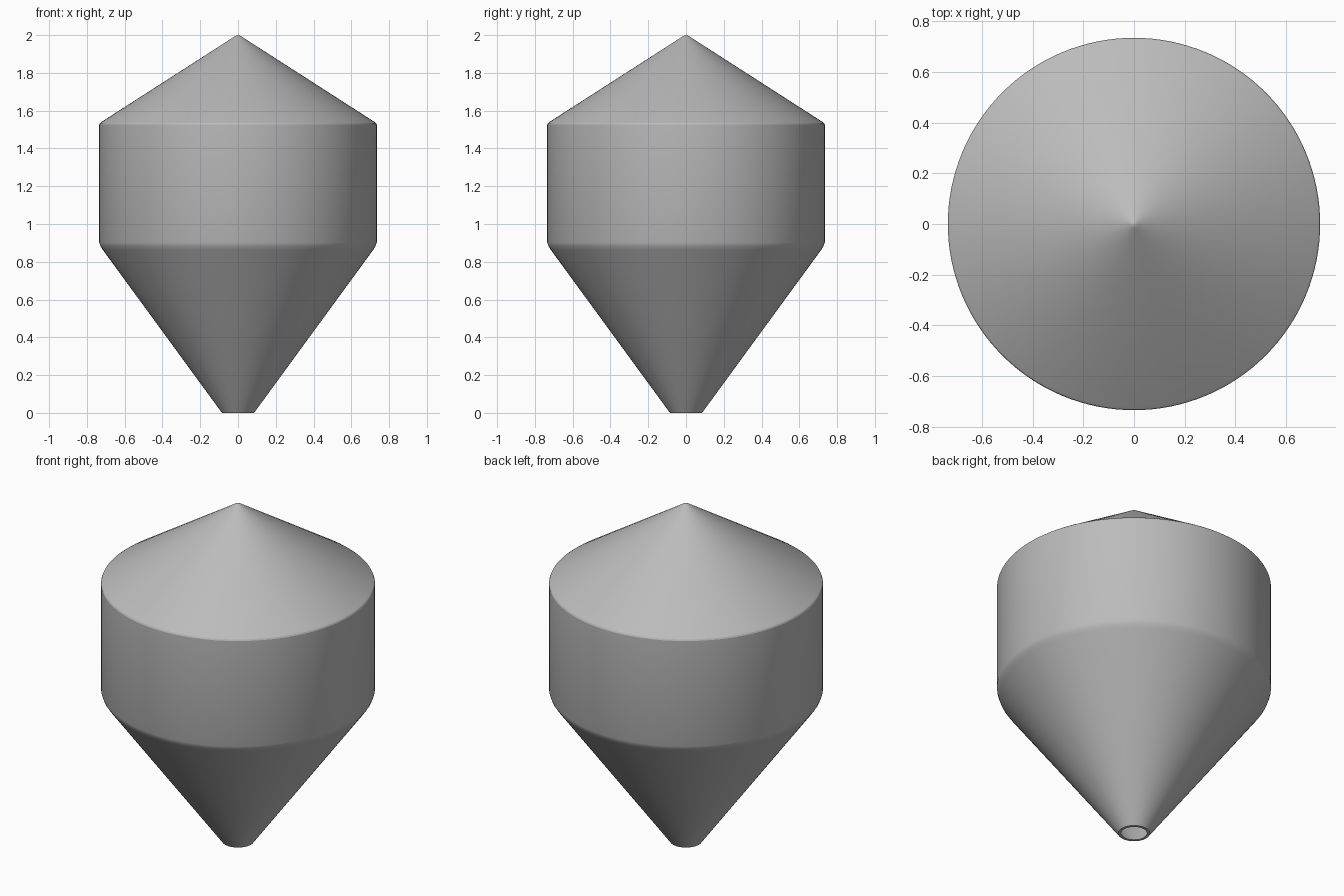
import bpy, bmesh, math

if "Cube" in bpy.data.objects:
    bpy.data.objects.remove(bpy.data.objects["Cube"])

SEGMENTS = 128

# Single flat colour
steel = bpy.data.materials.new("light grey steel")
steel.diffuse_color = (0.5, 0.5, 0.5, 1)
steel.use_nodes = True
steel.node_tree.nodes["Principled BSDF"].inputs["Base Color"].default_value = steel.diffuse_color


def lathe(name, profile):
    """Spin a (radius, height) profile around z into a smooth object."""
    bm = bmesh.new()
    verts = [bm.verts.new((r, 0, z)) for r, z in profile]
    edges = [bm.edges.new(pair) for pair in zip(verts, verts[1:])]
    bmesh.ops.spin(bm, geom=verts + edges, cent=(0, 0, 0), axis=(0, 0, 1),
                   angle=math.tau, steps=SEGMENTS)
    bmesh.ops.remove_doubles(bm, verts=bm.verts, dist=1e-5)
    bmesh.ops.recalc_face_normals(bm, faces=bm.faces)
    mesh = bpy.data.meshes.new(name)
    bm.to_mesh(mesh)
    bm.free()
    mesh.materials.append(steel)
    obj = bpy.data.objects.new(name, mesh)
    bpy.context.collection.objects.link(obj)
    bpy.context.view_layer.objects.active = obj
    obj.select_set(True)
    bpy.ops.object.shade_smooth_by_angle(angle=math.radians(25))
    obj.select_set(False)
    return obj


# Outer skin from the outlet up, then the inner skin back down: a thin hollow shell
outer = [(0.085, 0), (0.715, 0.862), (0.728, 0.882), (0.735, 0.902),
         (0.735, 1.526), (0.731, 1.534), (0.722, 1.541),
         (0.018, 1.993), (0.009, 1.998), (0, 2.0)]
inner = [(0, 1.98), (0.718, 1.52), (0.718, 0.902), (0.069, 0.0), (0.085, 0)]
lathe("hopper_silo", outer + inner)
